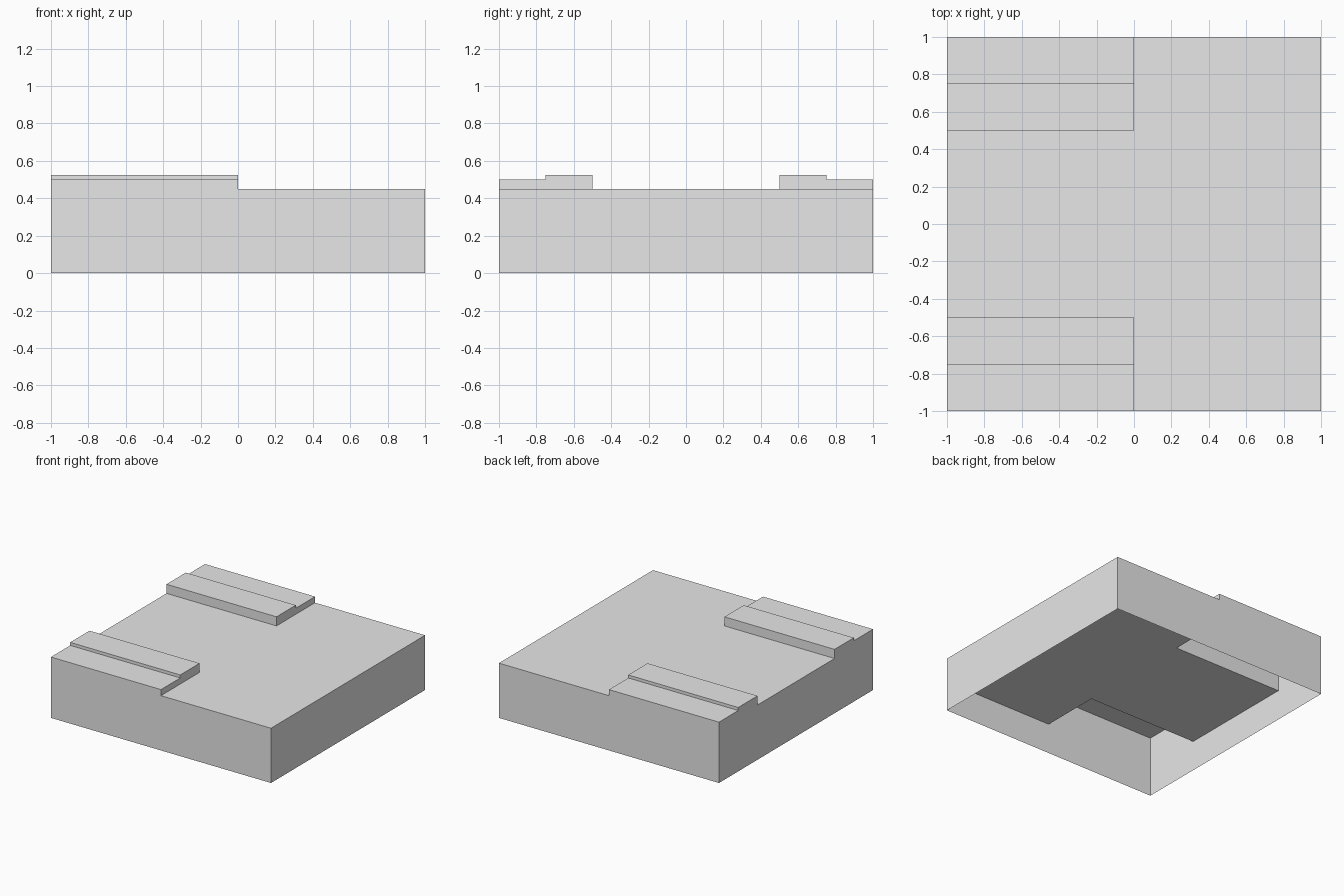
import bpy

if "Cube" in bpy.data.objects:
    bpy.data.objects.remove(bpy.data.objects["Cube"], do_unlink=True)

# Single plain grey material
grey = bpy.data.materials.new("light_grey")
grey.use_nodes = True
colour = (0.8, 0.8, 0.8, 1)
grey.diffuse_color = colour
grey.node_tree.nodes["Principled BSDF"].inputs["Base Color"].default_value = colour

DECK, UNDER = 0.45, 0.25        # deck top and underside heights
LOW, HIGH = 0.5, 0.525          # heights of the two rail steps


def make_part(name, polygons):
    """Build an object from separate flat polygons."""
    verts, faces = [], []
    for poly in polygons:
        faces.append(range(len(verts), len(verts) + len(poly)))
        verts += poly
    mesh = bpy.data.meshes.new(name)
    mesh.from_pydata(verts, [], [list(f) for f in faces])
    mesh.materials.append(grey)
    obj = bpy.data.objects.new(name, mesh)
    bpy.context.collection.objects.link(obj)
    return obj


def sweep(profile, x0, x1):
    """Extrude an open (y, z) profile along x."""
    return [[(x0, *a), (x1, *a), (x1, *b), (x0, *b)]
            for a, b in zip(profile, profile[1:])]


def cap(profile, x, facing):
    """Flat end of a (y, z) profile, facing +x or -x."""
    pts = [(x, y, z) for y, z in profile]
    return pts[::-1] if facing > 0 else pts


def mirrored(profile):
    return [(-y, z) for y, z in reversed(profile)]


# Stepped half of the shell, open below
rail = [(-1, LOW), (-.75, LOW), (-.75, HIGH), (-.5, HIGH), (-.5, DECK)]
left_edge = [(-1, 0)] + rail
stepped = left_edge + mirrored(left_edge)
make_part("stepped_shell", sweep(stepped, -1, 0) + [cap(stepped, -1, -1)])

# Plain half of the shell, open below
plain = [(-1, 0), (-1, DECK), (1, DECK), (1, 0)]
make_part("plain_shell", sweep(plain, 0, 1) + [cap(plain, 1, 1)])

# Rail ends where the two halves meet
riser = [(-1, DECK)] + rail
make_part("rail_ends", [cap(riser, 0, 1), cap(mirrored(riser), 0, 1)])

# Underside of the deck, notched beneath the rails
make_part("deck_underside", [
    [(x0, -w, UNDER), (x0, w, UNDER), (x1, w, UNDER), (x1, -w, UNDER)]
    for x0, x1, w in ((-1, 0, .5), (0, 1, 1))])

# Walls of the hollows beneath the rails
pocket_walls = []
for s in (-1, 1):
    for a, b in (((-1, .5 * s), (0, .5 * s)), ((0, .5 * s), (0, s))):
        wall = [(*a, UNDER), (*b, UNDER), (*b, DECK), (*a, DECK)]
        pocket_walls.append(wall if s < 0 else wall[::-1])
make_part("pocket_walls", pocket_walls)
